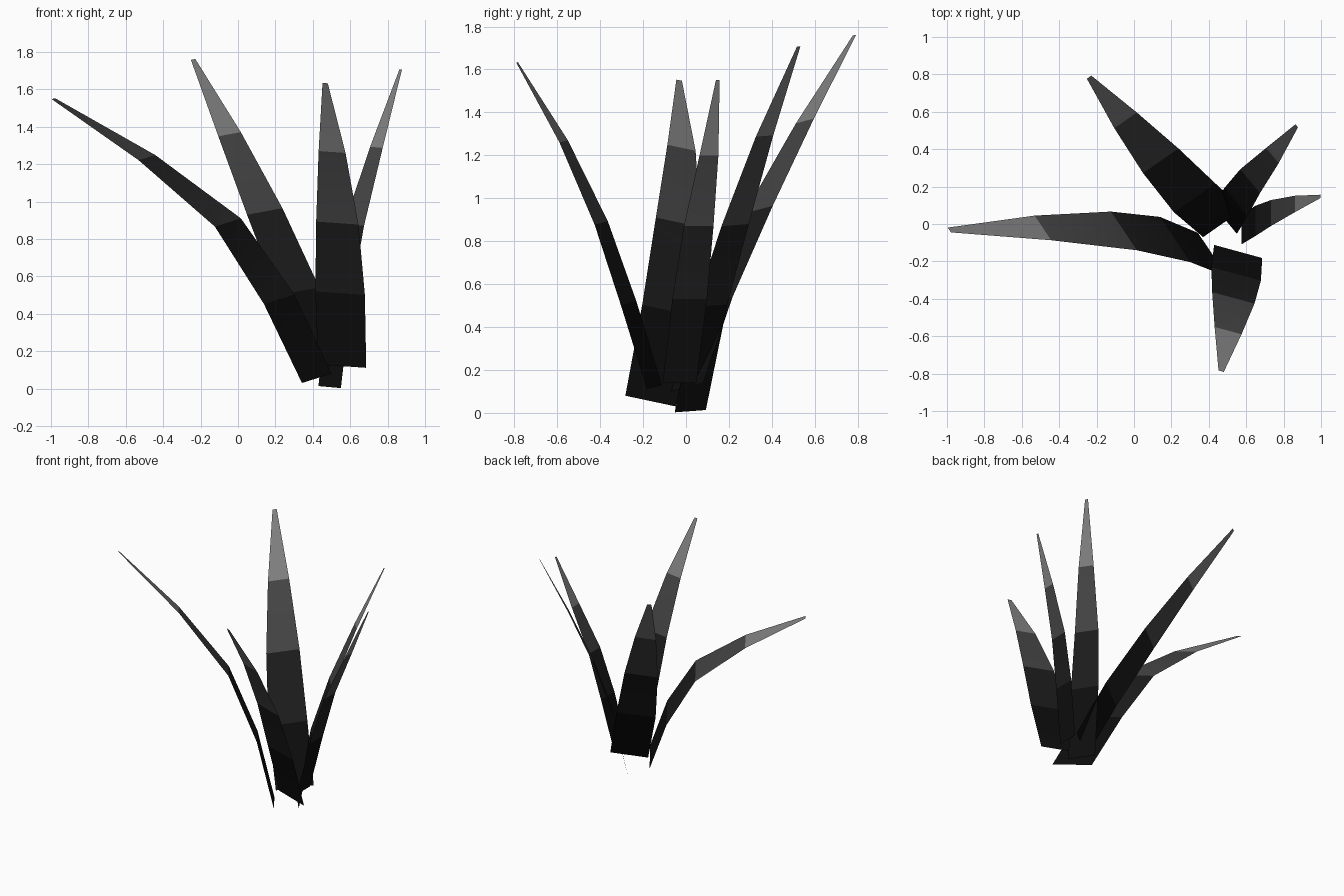
import bpy
from mathutils import Vector

# Width taper shared by every blade, from root to tip
TAPER = (1.0, 1.03, 0.88, 0.56, 0.11)

# Dark root fading to a light tip, one shade per segment
SHADES = []
for i, v in enumerate((0.004, 0.012, 0.06, 0.22)):
    mat = bpy.data.materials.new(f"blade_shade_{i}")
    mat.diffuse_color = (v, v, v, 1)
    SHADES.append(mat)


def blade(name, side, spine):
    """Thin ribbon along a spine; side is the full root width vector."""
    side = Vector(side)
    verts = []
    for point, w in zip(spine, TAPER):
        verts += [Vector(point) - side * w / 2, Vector(point) + side * w / 2]
    faces = [(2 * i, 2 * i + 1, 2 * i + 3, 2 * i + 2) for i in range(len(spine) - 1)]
    mesh = bpy.data.meshes.new(name)
    mesh.from_pydata(verts, [], faces)
    for mat in SHADES:
        mesh.materials.append(mat)
    for i, poly in enumerate(mesh.polygons):
        poly.material_index = i
        poly.use_smooth = True
    obj = bpy.data.objects.new(name, mesh)
    bpy.context.collection.objects.link(obj)


# Long blade drooping left
blade("left_blade", (0.158, -0.235, 0.05),
      [(0.421, -0.165, 0.055), (0.22, -0.083, 0.478), (-0.054, -0.037, 0.888),
       (-0.487, -0.021, 1.235), (-0.987, -0.032, 1.55)])
# Tall blade leaning back and left
blade("back_left_blade", (0.215, 0.15, 0.04),
      [(0.477, 0.005, 0.12), (0.324, 0.14, 0.52), (0.143, 0.338, 0.947),
       (-0.045, 0.554, 1.36), (-0.24, 0.785, 1.76)])
# Broad blade leaning forward
blade("front_blade", (0.257, -0.07, -0.018),
      [(0.557, -0.147, 0.12), (0.546, -0.267, 0.51), (0.531, -0.395, 0.885),
       (0.503, -0.57, 1.265), (0.466, -0.787, 1.633)])
# Narrow blade leaning back and right
blade("back_right_blade", (0.12, -0.145, -0.011),
      [(0.49, 0.02, 0.008), (0.545, 0.118, 0.5), (0.621, 0.229, 0.875),
       (0.74, 0.366, 1.29), (0.87, 0.525, 1.707)])
# Narrow blade leaning right, edge-on to the front
blade("right_blade", (0, -0.157, 0),
      [(0.575, -0.03, 0.14), (0.65, 0.017, 0.53), (0.733, 0.059, 0.87),
       (0.86, 0.107, 1.2), (0.998, 0.148, 1.55)])
